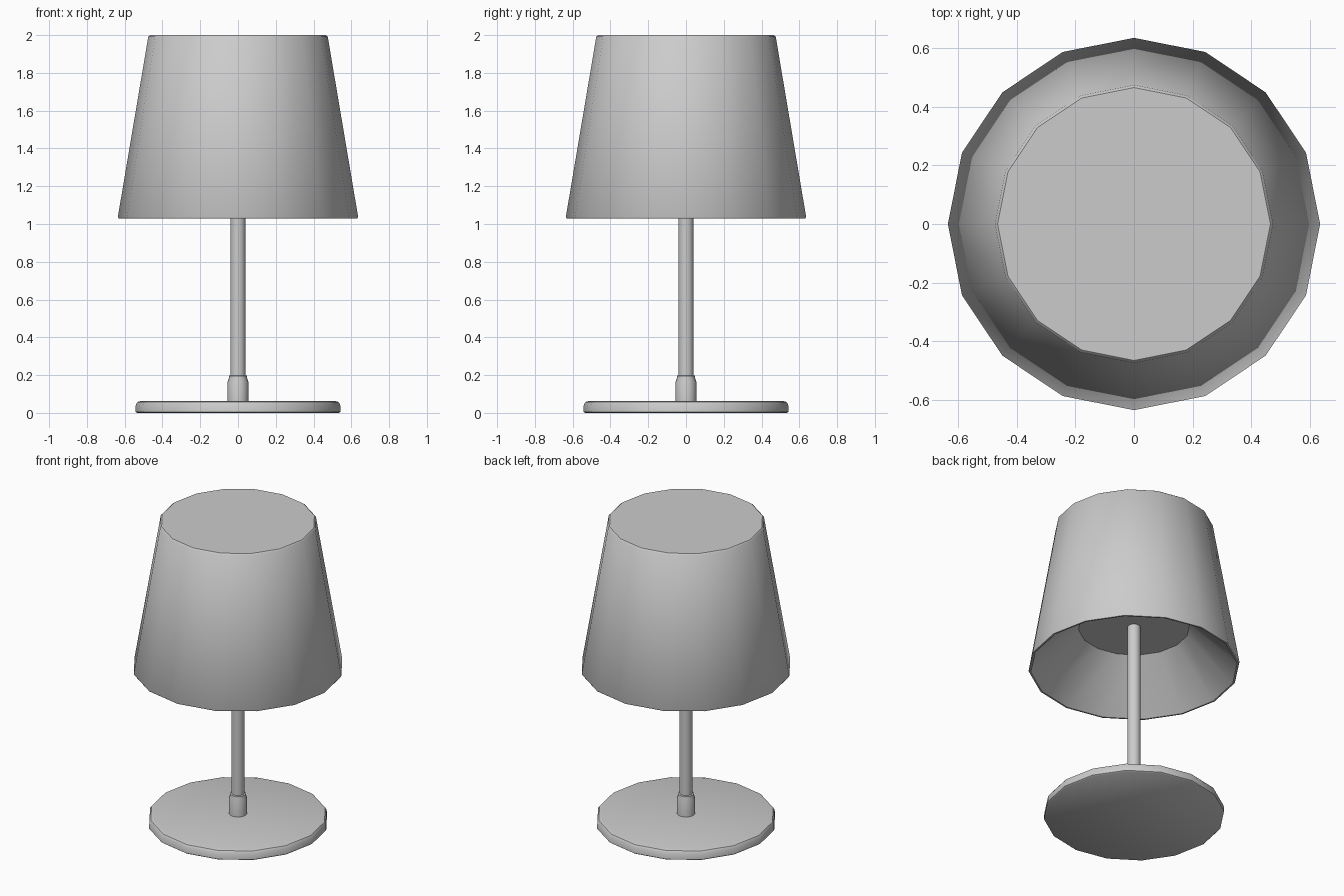
import bpy, bmesh, math

if "Cube" in bpy.data.objects:
    bpy.data.objects.remove(bpy.data.objects["Cube"])


def lathe(name, profile, sides=16, angle=40):
    """Revolve (radius, z) points around z; both ends are capped."""
    bm = bmesh.new()
    rings = []
    for r, z in profile:
        rings.append([bm.verts.new((r * math.cos(2 * math.pi * i / sides),
                                    r * math.sin(2 * math.pi * i / sides), z))
                      for i in range(sides)])
    for a, b in zip(rings, rings[1:]):
        for i in range(sides):
            j = (i + 1) % sides
            bm.faces.new((a[i], a[j], b[j], b[i]))
    bm.faces.new(rings[0][::-1])
    bm.faces.new(rings[-1])
    bmesh.ops.recalc_face_normals(bm, faces=bm.faces)
    mesh = bpy.data.meshes.new(name)
    bm.to_mesh(mesh)
    bm.free()
    obj = bpy.data.objects.new(name, mesh)
    bpy.context.collection.objects.link(obj)
    bpy.ops.object.select_all(action='DESELECT')
    obj.select_set(True)
    bpy.context.view_layer.objects.active = obj
    bpy.ops.object.shade_smooth_by_angle(angle=math.radians(angle))
    return obj


# Flat disc foot with softened upper edge
lathe("base", [(0.535, 0), (0.543, 0.006), (0.541, 0.045),
               (0.532, 0.058), (0.51, 0.064)])

# Collar and pole
lathe("collar", [(0.055, 0.06), (0.055, 0.165), (0.048, 0.185),
                 (0.048, 0.196), (0.038, 0.2)])
lathe("stem", [(0.04, 0.06), (0.04, 1.315)])

# Tapered shade: recessed underside, rim, outer wall, closed top
lathe("shade", [(0.335, 1.31), (0.615, 1.037), (0.622, 1.03), (0.632, 1.03),
                (0.636, 1.038), (0.475, 1.992), (0.466, 2.0)])
